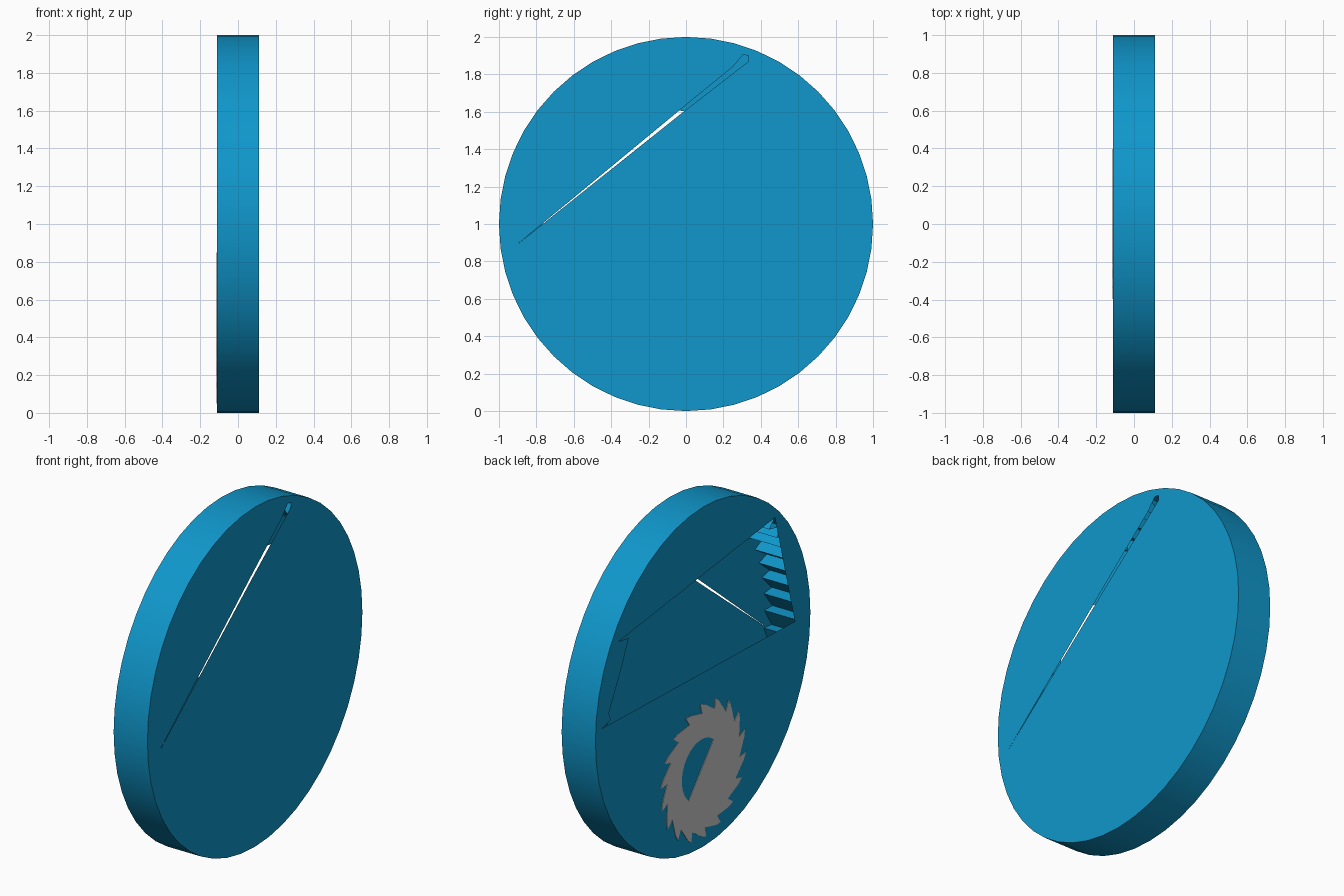
import bpy, bmesh, math
from mathutils import Vector

if "Cube" in bpy.data.objects:
    bpy.data.objects.remove(bpy.data.objects["Cube"])

R, HALF, CZ = 1.0, 0.11, 1.0


def pol(r, deg, cy=0.0, cz=CZ):
    a = math.radians(deg)
    return (cy + r * math.cos(a), cz + r * math.sin(a))


def ring(bm, pts, x):
    """Closed loop of edges in the plane at x."""
    vs = [bm.verts.new((x, y, z)) for y, z in pts]
    return vs, [bm.edges.new((vs[i], vs[(i + 1) % len(vs)])) for i in range(len(vs))]


def fill(bm, loops, nx):
    edges = [e for _, es in loops for e in es]
    res = bmesh.ops.triangle_fill(bm, use_beauty=True, use_dissolve=False,
                                  edges=edges, normal=(nx, 0, 0))
    return [g for g in res["geom"] if isinstance(g, bmesh.types.BMFace)]


def wall(bm, a, b):
    n = len(a)
    for i in range(n):
        j = (i + 1) % n
        bm.faces.new((a[i], a[j], b[j], b[i]))


def finish(bm, name, mat=None, recalc=True):
    if recalc:
        bmesh.ops.recalc_face_normals(bm, faces=bm.faces[:])
    me = bpy.data.meshes.new(name)
    bm.to_mesh(me)
    bm.free()
    ob = bpy.data.objects.new(name, me)
    bpy.context.collection.objects.link(ob)
    if mat:
        me.materials.append(mat)
    return ob


blue = bpy.data.materials.new("blue")
blue.diffuse_color = (0.005, 0.31, 0.6, 1)
blue.use_nodes = True
blue.node_tree.nodes["Principled BSDF"].inputs["Base Color"].default_value = blue.diffuse_color

# Hollow disc: rim, left cap with a large window, right cap with a thin slit
circle = [pol(R, i * 360 / 48) for i in range(48)]
window = [(.94, 1.055), (.856, 1.075), (.875, 1.12), (.745, 1.368), (.67, 1.477),
          (.782, 1.508), (-.67, 1.683), (-.856, 1.0)]
window[3:5] = [(.745, 1.368), (.69, 1.495)]
slit = [(-.91, .885), (-.02, 1.595), (.335, 1.87), (.335, 1.9), (.305, 1.905),
        (.25, 1.84), (-.03, 1.612)]
bm = bmesh.new()
left = ring(bm, circle, -HALF)
right = ring(bm, circle, HALF)
fill(bm, [left, ring(bm, window, -HALF)], -1)
fill(bm, [right, ring(bm, slit, HALF)], 1)
wall(bm, left[0], right[0])
disc = finish(bm, "disc", blue)
bpy.context.view_layer.objects.active = disc
disc.select_set(True)
bpy.ops.object.shade_smooth_by_angle(angle=math.radians(30))

# Inner ring of saw teeth, seen through the window
teeth = []
N = 55
for i in range(N):
    a = 141 + i * 360 / N
    teeth += [pol(.96, a), pol(.885, a)]
bm = bmesh.new()
lo = ring(bm, teeth, -HALF + .001)[0]
hi = ring(bm, teeth, HALF - .001)[0]
wall(bm, lo, hi)
finish(bm, "inner_teeth", blue)

# Thin grey gear plate with a half-round opening on the left face
GZ, T = 0.45, 18
outline = []
for i in range(T):
    a = 8 + i * 360 / T
    outline += [pol(.34, a, 0, GZ), pol(.40, a - 2, 0, GZ), pol(.385, a + 4, 0, GZ)]
half_round = [pol(.18, -50 + i * 180 / 16, .02, .46) for i in range(17)]
bm = bmesh.new()
faces = fill(bm, [ring(bm, outline, -HALF - .003), ring(bm, half_round, -HALF - .003)], -1)
ext = bmesh.ops.extrude_face_region(bm, geom=faces, use_keep_orig=True)
bmesh.ops.translate(bm, vec=Vector((.003, 0, 0)),
                    verts=[g for g in ext["geom"] if isinstance(g, bmesh.types.BMVert)])
finish(bm, "gear_plate")
